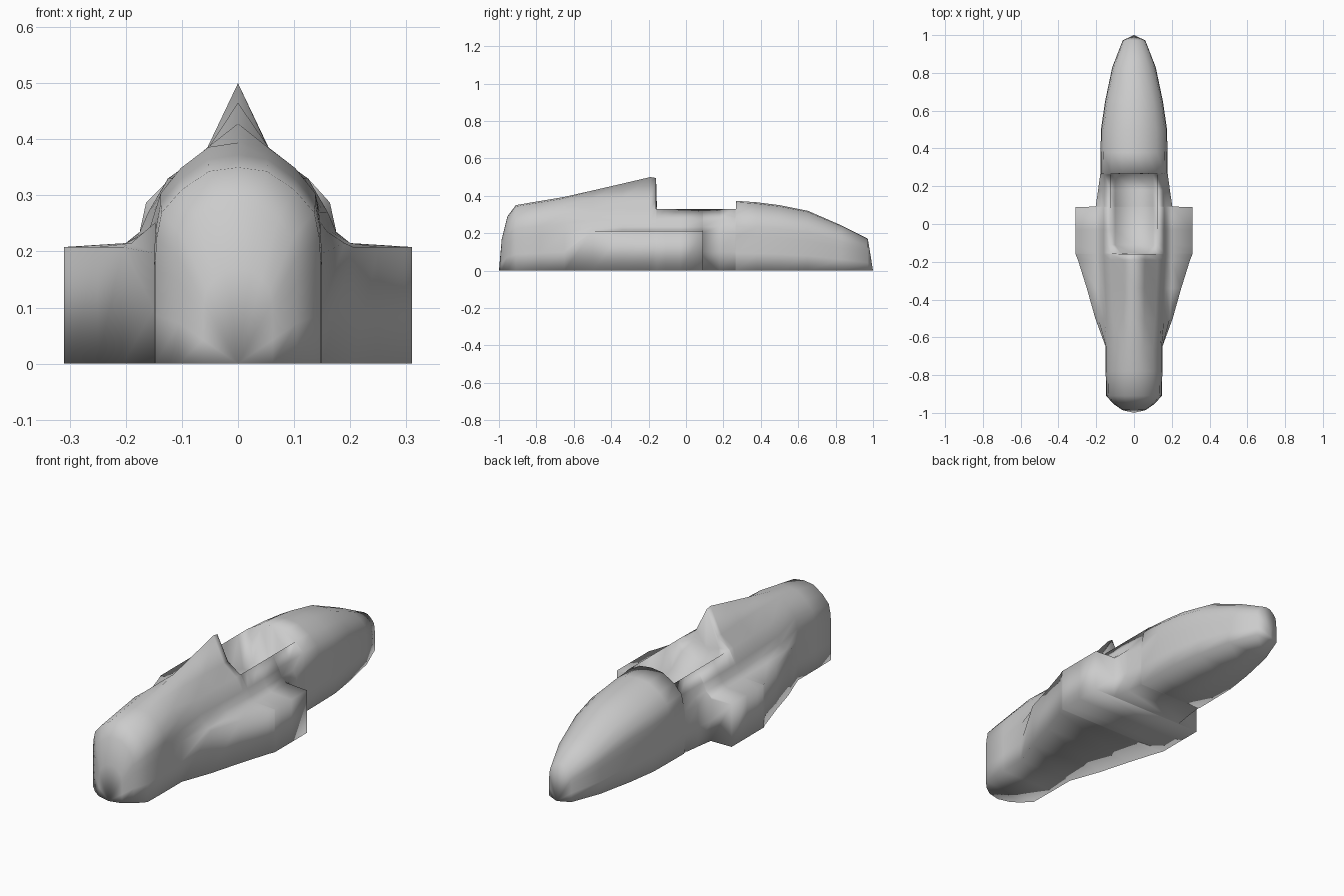
import bpy, bmesh

if "Cube" in bpy.data.objects:
    bpy.data.objects.remove(bpy.data.objects["Cube"])

# Plain rounded body section, top centre to lower edge (fractions of half width, height)
PLAIN = [(0, 1), (.35, .98), (.68, .885), (.92, .77), (.98, .64), (1, .5), (1, .25), (1, 0)]

def plain(y, w, top):
    return y, [(w * a, top * b) for a, b in PLAIN]

def podded(y, pod, top, s=1.0, p1=(.058, .378), p2=(.125, .33)):
    """Body section with a side pod reaching out to half width pod."""
    inner = min(.2, pod - .015)
    return y, [(0, top), p1, (p2[0] * s, p2[1]), (.16 * s, .27), (.175 * s, .235),
               (inner, .215), (pod, .208), (pod, 0)]

def cockpit(sec, floor, half=.1):
    """Sink the middle of a section down to the cockpit floor."""
    y, p = sec
    return y, [(0, floor), (half, floor + .015), (.125, .33)] + p[3:]

def flared(y, w, top):
    return y, [(0, top), (.06, top), (.125, .33), (.155, .275), (.172, .235),
               (w, .205), (w, .1), (w - .005, 0)]

# Stations from nose to tail
stations = [
    plain(.972, .06, .17),
    plain(.83, .115, .242),
    plain(.65, .153, .32),
    plain(.5, .175, .35),
    plain(.38, .177, .365),
    plain(.268, .178, .373),
    cockpit(flared(.262, .179, .33), .15),
    cockpit(flared(.18, .19, .33), .155),
    cockpit(flared(.092, .203, .33), .17),
    cockpit(podded(.09, .31, .33), .17),
    cockpit(podded(-.03, .31, .33), .21),
    cockpit(podded(-.11, .31, .33), .265),
    cockpit(podded(-.155, .31, .33), .31, .07),
    podded(-.16, .309, .495),
    podded(-.19, .297, .5, .99),
    podded(-.34, .25, .465, .95, (.055, .382)),
    podded(-.5, .205, .428, .91, (.055, .385)),
    plain(-.65, .15, .394),
    plain(-.78, .15, .372),
    plain(-.91, .148, .35),
    plain(-.955, .105, .29),
    plain(-.985, .062, .17),
]

# Loft the closed body, flat underside included
bm = bmesh.new()
rings = []
for y, half in stations:
    full = [(-x, z) for x, z in reversed(half[1:])] + half
    rings.append([bm.verts.new((x, y, z)) for x, z in full])
for a, b in zip(rings, rings[1:]):
    for i in range(len(a)):
        j = (i + 1) % len(a)
        bm.faces.new((a[i], a[j], b[j], b[i]))

# Close the nose and tail down to a low tip
for ring, y in ((rings[0], 1), (rings[-1], -1)):
    tip = bm.verts.new((0, y, 0))
    for i in range(len(ring)):
        bm.faces.new((ring[i], tip, ring[(i + 1) % len(ring)]))
bmesh.ops.recalc_face_normals(bm, faces=bm.faces)

mesh = bpy.data.meshes.new("race_car_body")
bm.to_mesh(mesh)
bm.free()
body = bpy.data.objects.new("race_car_body", mesh)
bpy.context.collection.objects.link(body)
bpy.context.view_layer.objects.active = body
body.select_set(True)
bpy.ops.object.shade_smooth()
